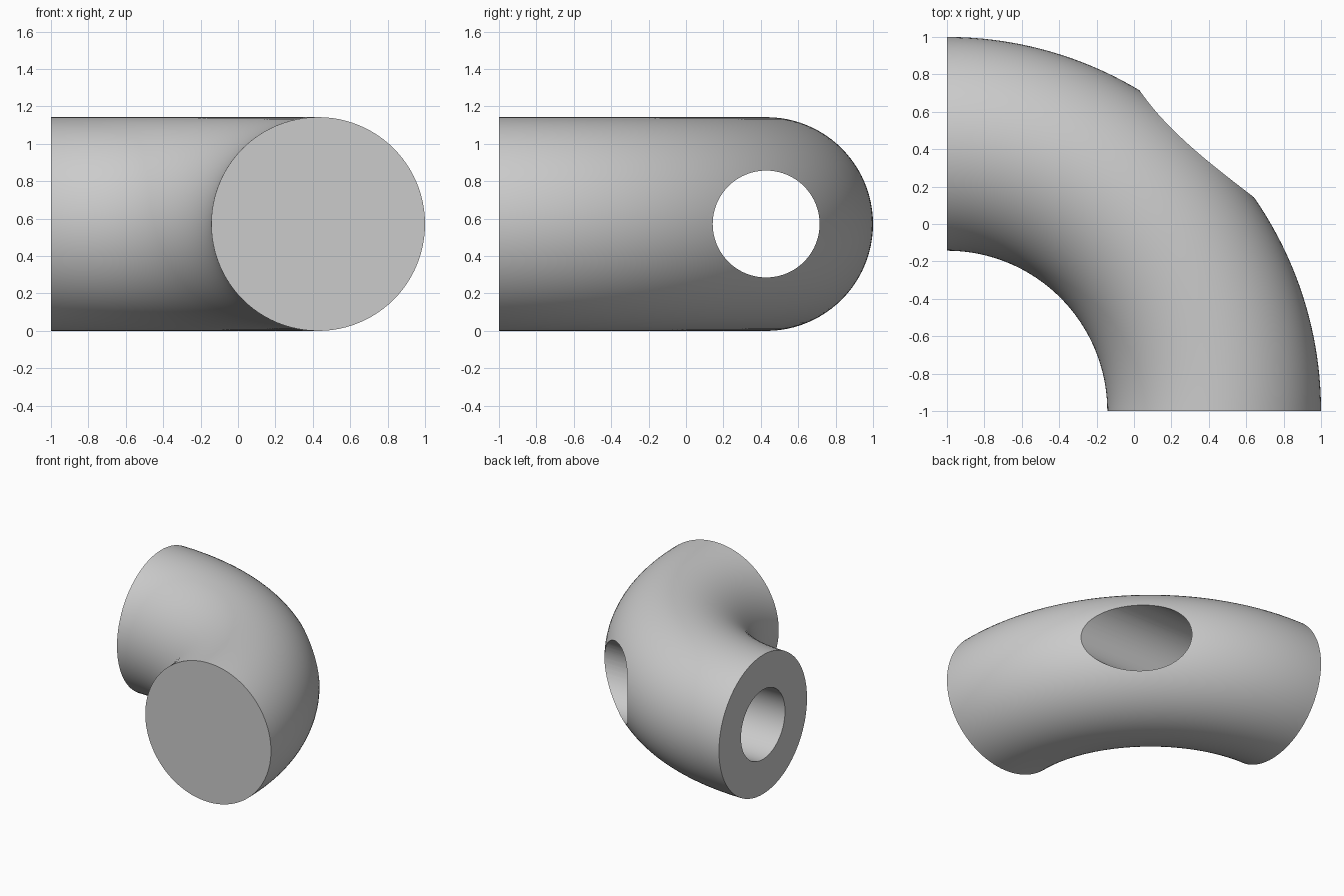
import bpy, bmesh
from math import pi
from mathutils import Matrix, Vector

cube = bpy.data.objects.get("Cube")
if cube:
    bpy.data.objects.remove(cube, do_unlink=True)

TUBE = 4 / 7            # radius of the bent tube
BEND = 10 / 7           # radius of the bend's centre line
HOLE = TUBE / 2         # radius of the straight bore
CORNER = Vector((-1, -1, TUBE))

grey = bpy.data.materials.new("plain grey")
grey.use_nodes = True
colour = (0.6, 0.6, 0.6, 1)
grey.diffuse_color = colour
grey.node_tree.nodes["Principled BSDF"].inputs["Base Color"].default_value = colour


def make_object(name, bm):
    bmesh.ops.recalc_face_normals(bm, faces=bm.faces)
    mesh = bpy.data.meshes.new(name)
    bm.to_mesh(mesh)
    bm.free()
    mesh.materials.append(grey)
    obj = bpy.data.objects.new(name, mesh)
    bpy.context.collection.objects.link(obj)
    return obj


# Quarter bend: a disc swept around the corner, closed at both ends
bm = bmesh.new()
disc = Matrix.Translation(CORNER + Vector((BEND, 0, 0))) @ Matrix.Rotation(pi / 2, 4, "X")
ring = bmesh.ops.create_circle(bm, segments=96, radius=TUBE, matrix=disc)["verts"]
edges = list({e for v in ring for e in v.link_edges})
bmesh.ops.spin(bm, geom=ring + edges, cent=CORNER, axis=(0, 0, 1),
               angle=pi / 2, steps=64)
bmesh.ops.holes_fill(bm, edges=[e for e in bm.edges if e.is_boundary], sides=0)
elbow = make_object("pipe_elbow", bm)

# Straight bore along x, through the open end and out of the bend
bm = bmesh.new()
bore_at = Matrix.Translation(CORNER + Vector((1, BEND, 0))) @ Matrix.Rotation(pi / 2, 4, "Y")
bmesh.ops.create_cone(bm, cap_ends=True, segments=96, radius1=HOLE,
                      radius2=HOLE, depth=3, matrix=bore_at)
cutter = make_object("bore_cutter", bm)
cutter.hide_render = True

cut = elbow.modifiers.new("bore", "BOOLEAN")
cut.operation = "DIFFERENCE"
cut.solver = "EXACT"
cut.object = cutter
bpy.ops.object.select_all(action="DESELECT")
elbow.select_set(True)
bpy.context.view_layer.objects.active = elbow
bpy.ops.object.modifier_apply(modifier=cut.name)
bpy.data.objects.remove(cutter, do_unlink=True)

bpy.ops.object.shade_smooth_by_angle(angle=pi / 6)
